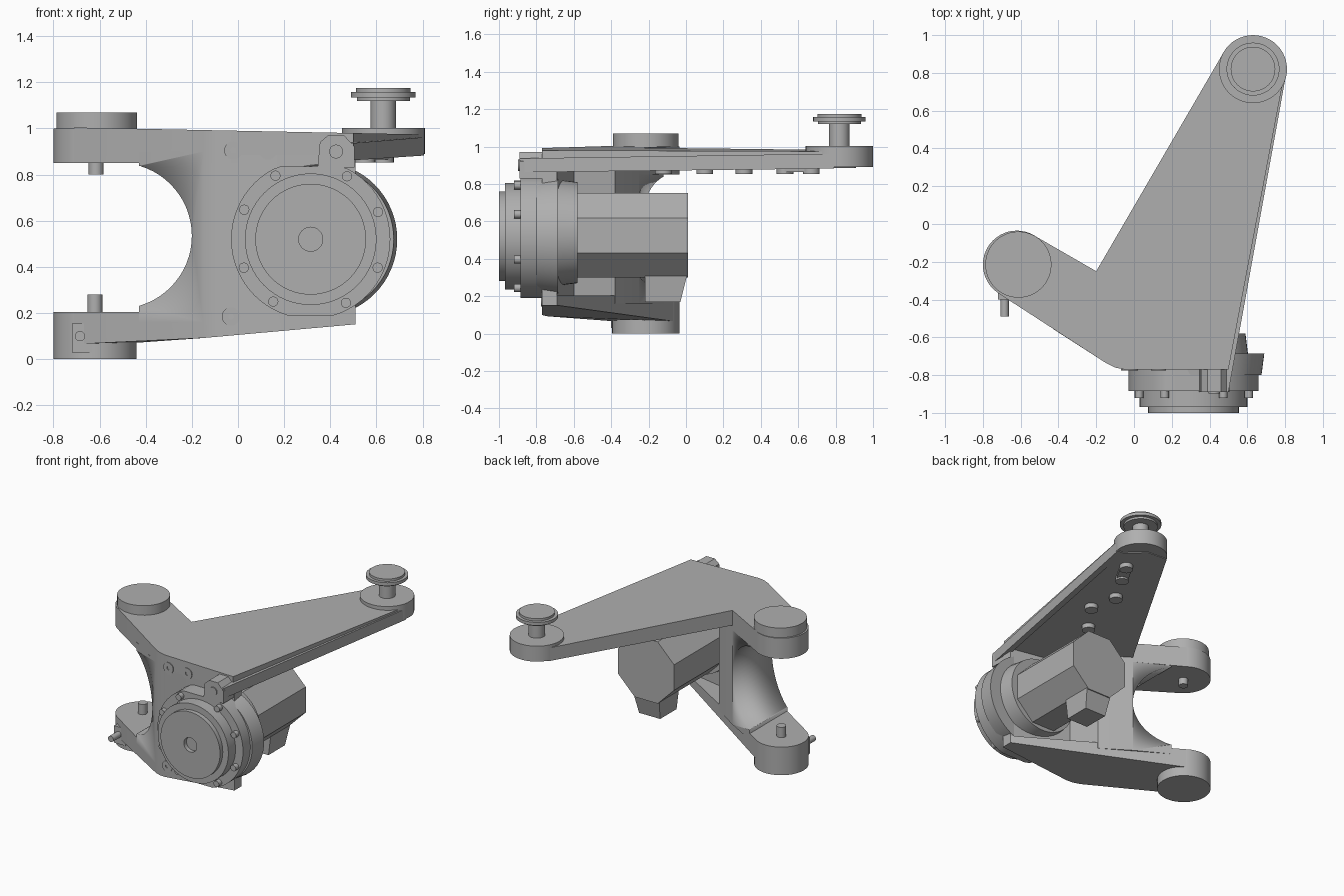
import bpy, bmesh, math
from mathutils import Matrix

if "Cube" in bpy.data.objects:
    bpy.data.objects.remove(bpy.data.objects["Cube"], do_unlink=True)

GREY = (0.43, 0.43, 0.43, 1)
metal = bpy.data.materials.new("machined_grey")
metal.use_nodes = True
metal.diffuse_color = GREY
metal.node_tree.nodes["Principled BSDF"].inputs["Base Color"].default_value = GREY


def finish(name, bm):
    bmesh.ops.remove_doubles(bm, verts=bm.verts, dist=1e-5)
    bmesh.ops.recalc_face_normals(bm, faces=bm.faces)
    mesh = bpy.data.meshes.new(name)
    bm.to_mesh(mesh)
    bm.free()
    mesh.materials.append(metal)
    ob = bpy.data.objects.new(name, mesh)
    bpy.context.collection.objects.link(ob)
    bpy.ops.object.select_all(action="DESELECT")
    ob.select_set(True)
    bpy.context.view_layer.objects.active = ob
    bpy.ops.object.shade_smooth_by_angle(angle=math.radians(25))
    return ob


def lathe(name, profile, a, b, axis="z", steps=48):
    """Spin (radius, height) points; a, b place the axis in the other two directions."""
    bm = bmesh.new()
    vs = [bm.verts.new((r, 0, h)) for r, h in profile]
    es = [bm.edges.new(pair) for pair in zip(vs, vs[1:])]
    bmesh.ops.spin(bm, geom=vs + es, cent=(0, 0, 0), axis=(0, 0, 1),
                   angle=math.tau, steps=steps)
    if axis == "y":
        m = Matrix.Translation((a, 0, b)) @ Matrix.Rotation(-math.pi / 2, 4, "X")
    else:
        m = Matrix.Translation((a, b, 0))
    bm.transform(m)
    return finish(name, bm)


def rod(name, r, lo, hi, a, b, axis="z", steps=48):
    return lathe(name, [(0, lo), (r, lo), (r, hi), (0, hi)], a, b, axis, steps)


def prism(name, pts, lo, hi, axis="z"):
    """Extrude an outline; lo and hi are numbers or functions of the outline point."""
    def level(f, p):
        return f(*p) if callable(f) else f
    bm = bmesh.new()
    rings = []
    for f in (lo, hi):
        ring = []
        for p in pts:
            h = level(f, p)
            ring.append(bm.verts.new((p[0], p[1], h) if axis == "z" else (p[0], h, p[1])))
        bm.faces.new(ring)
        rings.append(ring)
    n = len(pts)
    for i in range(n):
        j = (i + 1) % n
        bm.faces.new((rings[0][i], rings[0][j], rings[1][j], rings[1][i]))
    return finish(name, bm)


def cut(ob, cutter):
    cutter.hide_render = True
    cutter.display_type = "WIRE"
    cutter.hide_set(True)
    mod = ob.modifiers.new("cut", "BOOLEAN")
    mod.operation = "DIFFERENCE"
    mod.solver = "EXACT"
    mod.object = cutter


HX, HY = -0.62, -0.215     # hinge axis
EX, EY = 0.63, 0.82        # arm end axis
GX, GZ = 0.315, 0.52       # gearbox axis
front_corner = [(-0.15, -0.735), (-0.1, -0.76), (-0.05, -0.77)]

# Upper arm
prism("upper_hinge_arm", [(-0.71, -0.372)] + front_corner +
      [(0.0, -0.77), (-0.2, -0.25), (-0.53, -0.06)], 0.85, lambda x, y: 0.99 - 0.02 * x)
prism("upper_long_arm", [(-0.05, -0.77), (0.5, -0.77), (0.79, 0.76), (0.63, 0.9),
      (0.475, 0.91), (-0.2, -0.25)], 0.885, lambda x, y: 0.99 - 0.02 * x)
prism("side_rail", [(0.46, -0.89), (0.5, -0.89), (0.805, 0.79), (0.76, 0.79)],
      lambda x, y: 0.873 + 0.012 * y, lambda x, y: 0.95 + 0.015 * y)
prism("front_lug", [(0.345, 0.83), (0.505, 0.83), (0.505, 0.92), (0.46, 0.97),
      (0.39, 0.97), (0.355, 0.94)], -0.89, -0.7, "y")
rod("lug_bolt", 0.03, -0.897, -0.88, 0.425, 0.9, "y", 24)

# Upper hinge and arm end
rod("upper_hinge", 0.18, 0.85, 1.0, HX, HY)
rod("upper_hinge_cap", 0.175, 1.0, 1.07, HX + 0.008, HY)
rod("upper_hinge_pin", 0.032, 0.8, 0.86, HX + 0.005, HY, steps=24)
rod("arm_end", 0.18, 0.89, 1.003, EX, EY)
lathe("end_knob", [(0, 1), (0.055, 1), (0.055, 1.12), (0.115, 1.12), (0.115, 1.135),
      (0.14, 1.135), (0.14, 1.158), (0.118, 1.158), (0.118, 1.175), (0, 1.175)], EX, EY)

# Bosses under the arm
for x, y in [(0.63, 0.67), (0.55, 0.53), (0.42, 0.31), (0.46, 0.1), (0.3, -0.12)]:
    rod("underside_boss", 0.045, 0.852, 0.89, x, y, steps=24)
prism("boss_link", [(0.515, 0.55), (0.595, 0.69), (0.665, 0.65), (0.585, 0.51)], 0.865, 0.89)

# Lower arm
prism("lower_arm", [(-0.71, -0.372)] + front_corner +
      [(0.51, -0.77), (0.51, -0.69), (-0.53, -0.06)],
      lambda x, y: 0.065 + 0.09 * max(0, x + 0.45), 0.205)
rod("lower_hinge", 0.18, 0, 0.205, HX, HY)
rod("lower_hinge_pin", 0.032, 0.2, 0.28, HX, HY, steps=24)
prism("peg_pad", [(-0.72, 0.03), (-0.63, 0.03), (-0.63, 0.13), (-0.65, 0.155), (-0.72, 0.155)],
      -0.4, -0.3, "y")
rod("side_peg", 0.022, -0.49, -0.35, -0.685, 0.1, "y", 24)

# Upright web with a round cut on its hinge side
web = prism("upright_web", [(-0.43, -0.555)] + front_corner +
            [(0.51, -0.77), (0.51, -0.69), (0.06, -0.6), (0.0, -0.38), (-0.2, -0.25),
             (-0.43, -0.12)], 0.16, 0.9)
cut(web, rod("web_cutter", 0.316, -1.2, 0.4, -0.516, 0.535, "y", 64))
for x, z in [(-0.02, 0.905), (0.13, 0.905), (-0.03, 0.185)]:
    lathe("web_bolt", [(0.012, -0.76), (0.012, -0.776), (0.04, -0.776), (0.04, -0.76)],
          x, z, "y", 24)

# Gearbox: flattened flange, stepped face, bolts and rear ring
flange = []
for i in range(64):
    t = math.tau * i / 64
    flange.append((GX + 0.345 * math.cos(t),
                   min(0.835, max(0.19, GZ + 0.345 * math.sin(t)))))
prism("gearbox_flange", flange, -0.885, -0.76, "y")
lathe("gearbox_face", [(0, -0.97), (0.052, -0.97), (0.052, -1), (0.24, -1), (0.24, -0.968),
      (0.285, -0.968), (0.285, -0.88), (0, -0.88)], GX, GZ, "y", 64)
for deg in (22, 60, 119, 156, 203, 239, 299, 337):
    t = math.radians(deg)
    rod("flange_bolt", 0.022, -0.92, -0.88, GX + 0.315 * math.cos(t),
        GZ + 0.315 * math.sin(t), "y", 16)
lathe("gearbox_ring", [(0, -0.8), (0.32, -0.8), (0.335, -0.685), (0, -0.685)],
      GX + 0.04, GZ, "y", 64)
lathe("motor_mount", [(0, -0.7), (0.285, -0.7), (0.27, -0.58), (0, -0.58)],
      GX + 0.005, GZ + 0.02, "y")

# Eight-sided motor with its connector box
octagon = [(GX + 0.244 * math.cos(math.tau * (i + 0.5) / 8),
            0.525 + 0.244 * math.sin(math.tau * (i + 0.5) / 8)) for i in range(8)]
prism("motor", octagon, -0.6, 0.01, "y")
prism("connector_box", [(0.21, 0.33), (0.42, 0.33), (0.4, 0.17), (0.23, 0.17)], -0.22,
      lambda x, z: 0.01 if z > 0.3 else -0.03, "y")
